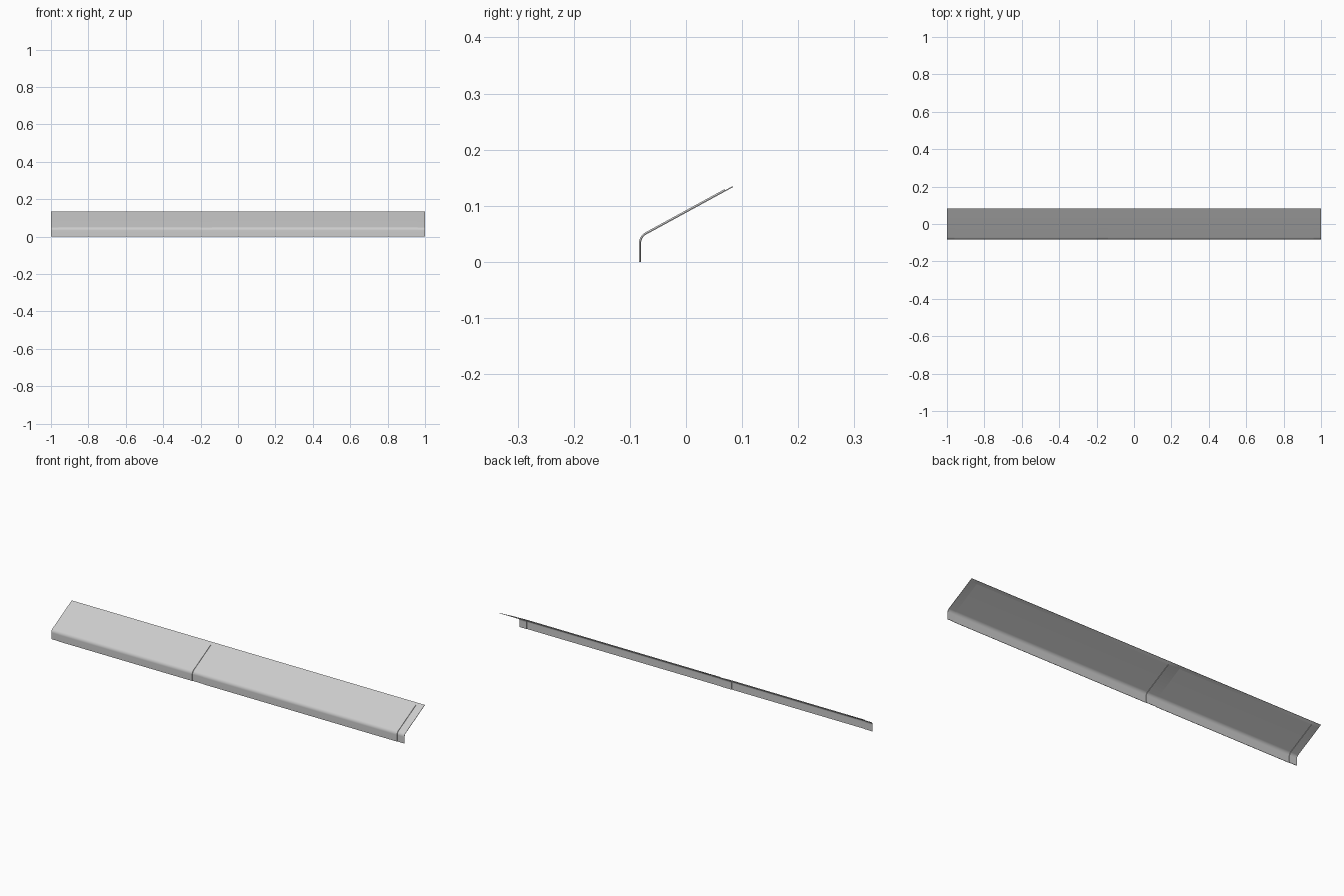
import bpy, bmesh, math

if "Cube" in bpy.data.objects:
    bpy.data.objects.remove(bpy.data.objects["Cube"])

THICK = 0.002      # sheet thickness
RAISE = 0.002      # height of the pressed panels
RUN = 0.0006       # width of the panel step

# Bent profile as (y, z, normal angle): upright lip, rounded bend, sloping top
SLOPE = math.atan2(0.09, 0.165)
TURN = math.pi / 2 - SLOPE
R = 0.012 / math.tan(TURN / 2)
CY, CZ = -0.082 + R, 0.033
END = math.pi - TURN
profile = [(-0.082, 0.0, math.pi)]
for k in range(13):
    a = math.pi - TURN * k / 12
    profile.append((CY + R * math.cos(a), CZ + R * math.sin(a), a))


def slope_point(y):
    return (y, 0.135 - (0.083 - y) * math.tan(SLOPE), END)


profile += [slope_point(0.07 - RUN), slope_point(0.07), slope_point(0.083)]
last_raised = len(profile) - 3

# Stations along the length: (x, raised?)
stations = [(-1.0, False)]
for x0, x1 in ((-0.96, -0.20), (-0.14, 0.96)):
    stations += [(x0, False), (x0 + RUN, True), (x1 - RUN, True), (x1, False)]
stations.append((1.0, False))

# Sheet surface with two pressed panels
bm = bmesh.new()
grid = []
for x, raised in stations:
    col = []
    for j, (y, z, a) in enumerate(profile):
        d = RAISE if raised and j <= last_raised else 0.0
        col.append(bm.verts.new((x, y + d * math.cos(a), z + d * math.sin(a))))
    grid.append(col)
for c0, c1 in zip(grid, grid[1:]):
    for j in range(len(profile) - 1):
        bm.faces.new((c0[j], c1[j], c1[j + 1], c0[j + 1]))
mesh = bpy.data.meshes.new("bent_cover_sheet")
bm.to_mesh(mesh)
bm.free()
sheet = bpy.data.objects.new("bent_cover_sheet", mesh)
bpy.context.collection.objects.link(sheet)

# Sheet thickness, inward from the outer face
solid = sheet.modifiers.new("thickness", 'SOLIDIFY')
solid.thickness = THICK
solid.offset = -1

bpy.context.view_layer.objects.active = sheet
sheet.select_set(True)
bpy.ops.object.modifier_apply(modifier=solid.name)
bpy.ops.object.shade_smooth_by_angle(angle=math.radians(25))
